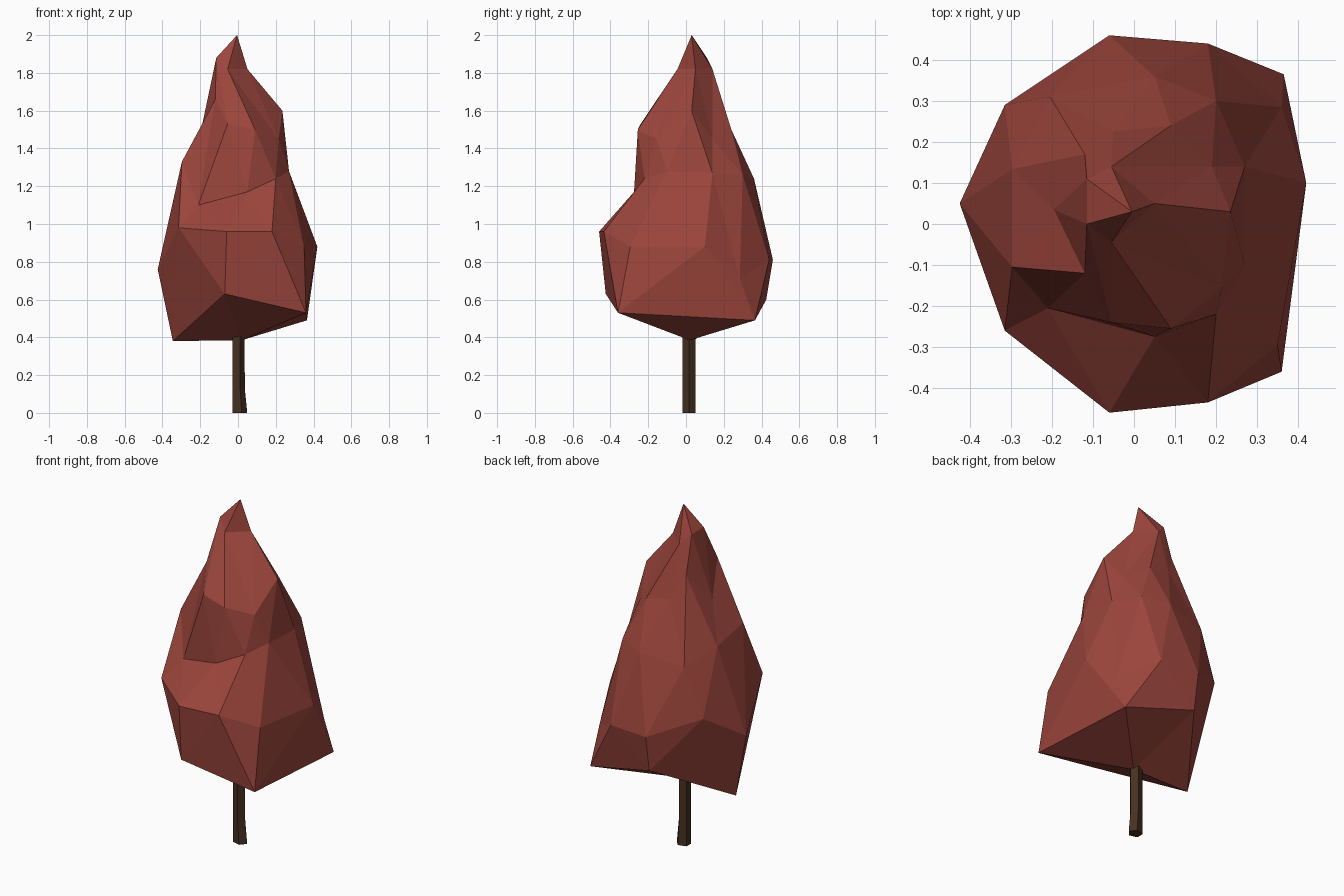
import bpy, bmesh, math


def finish(bm, name, color):
    bmesh.ops.recalc_face_normals(bm, faces=bm.faces)
    mesh = bpy.data.meshes.new(name)
    bm.to_mesh(mesh)
    bm.free()
    mat = bpy.data.materials.new(name + "_paint")
    mat.diffuse_color = color
    mesh.materials.append(mat)
    obj = bpy.data.objects.new(name, mesh)
    bpy.context.collection.objects.link(obj)
    return obj


def ring(bm, points):
    return [bm.verts.new(p) for p in points]


# Crown: a faceted ball pulled into a flame shape, rings counter-clockwise from +x
bm = bmesh.new()
bottom = bm.verts.new((0.02, 0.02, 0.385))
tip = bm.verts.new((-0.005, 0.03, 2.0))
hem = ring(bm, [(0.365, 0.365, 0.49), (-0.06, 0.425, 0.6), (-0.345, 0.03, 0.38),
                (-0.07, -0.425, 0.63), (0.36, -0.36, 0.53)])
belly = ring(bm, [(0.42, 0.1, 0.88), (0.36, 0.285, 0.71), (0.18, 0.44, 0.81),
                  (-0.06, 0.46, 0.81), (-0.315, 0.29, 0.92), (-0.425, 0.05, 0.76),
                  (-0.315, -0.26, 0.98), (-0.06, -0.46, 0.96), (0.18, -0.435, 0.96),
                  (0.35, -0.295, 0.88)])
waist = ring(bm, [(0.27, 0.14, 1.27), (0.2, 0.3, 1.26), (0.05, 0.36, 1.24),
                  (-0.205, 0.31, 1.2), (-0.297, 0.134, 1.28), (-0.297, -0.105, 1.33),
                  (-0.21, -0.205, 1.1), (0.05, -0.275, 1.17), (0.2, -0.22, 1.24),
                  (0.27, -0.1, 1.28)])
shoulder = ring(bm, [(0.235, 0.03, 1.6), (0.19, 0.14, 1.45), (0.09, 0.24, 1.5),
                     (-0.05, 0.225, 1.53), (-0.12, 0.17, 1.66), (-0.195, 0.035, 1.5),
                     (-0.12, -0.12, 1.66), (-0.055, -0.24, 1.53), (0.09, -0.255, 1.5),
                     (0.215, -0.155, 1.45)])
neck = ring(bm, [(0.05, 0.05, 1.82), (-0.055, 0.14, 1.82), (-0.115, 0.11, 1.88),
                 (-0.115, 0.0, 1.88), (-0.055, -0.045, 1.82)])


def cap(pole, five, ten, start):
    for i, v in enumerate(five):
        k, nxt = 2 * i + start, five[(i + 1) % 5]
        a, b, c = ten[k - 1], ten[k], ten[(k + 1) % 10]
        for tri in ((v, a, b), (v, b, c), (v, c, nxt), (pole, v, nxt)):
            bm.faces.new(tri)


cap(bottom, hem, belly, 1)
cap(tip, neck, shoulder, 0)
for k in range(10):
    n = (k + 1) % 10
    for outer in (belly, shoulder):
        bm.faces.new((outer[k], outer[n], waist[k]))
        bm.faces.new((waist[k], outer[n], waist[n]))
finish(bm, "crown", (0.33, 0.06, 0.045, 1))

# Trunk: five-sided post with a flared foot
bm = bmesh.new()
levels = []
for cx, r, z in ((0.006, 0.043, 0.0), (0.0, 0.036, 0.13), (0.0, 0.035, 0.45)):
    levels.append(ring(bm, [(cx + r * math.cos(i * math.tau / 5),
                             0.015 + 0.036 * math.sin(i * math.tau / 5), z)
                            for i in range(5)]))
for lo, hi in zip(levels, levels[1:]):
    for i in range(5):
        j = (i + 1) % 5
        bm.faces.new((lo[i], lo[j], hi[j], hi[i]))
bm.faces.new(levels[0])
bm.faces.new(levels[-1])
finish(bm, "trunk", (0.06, 0.03, 0.014, 1))
